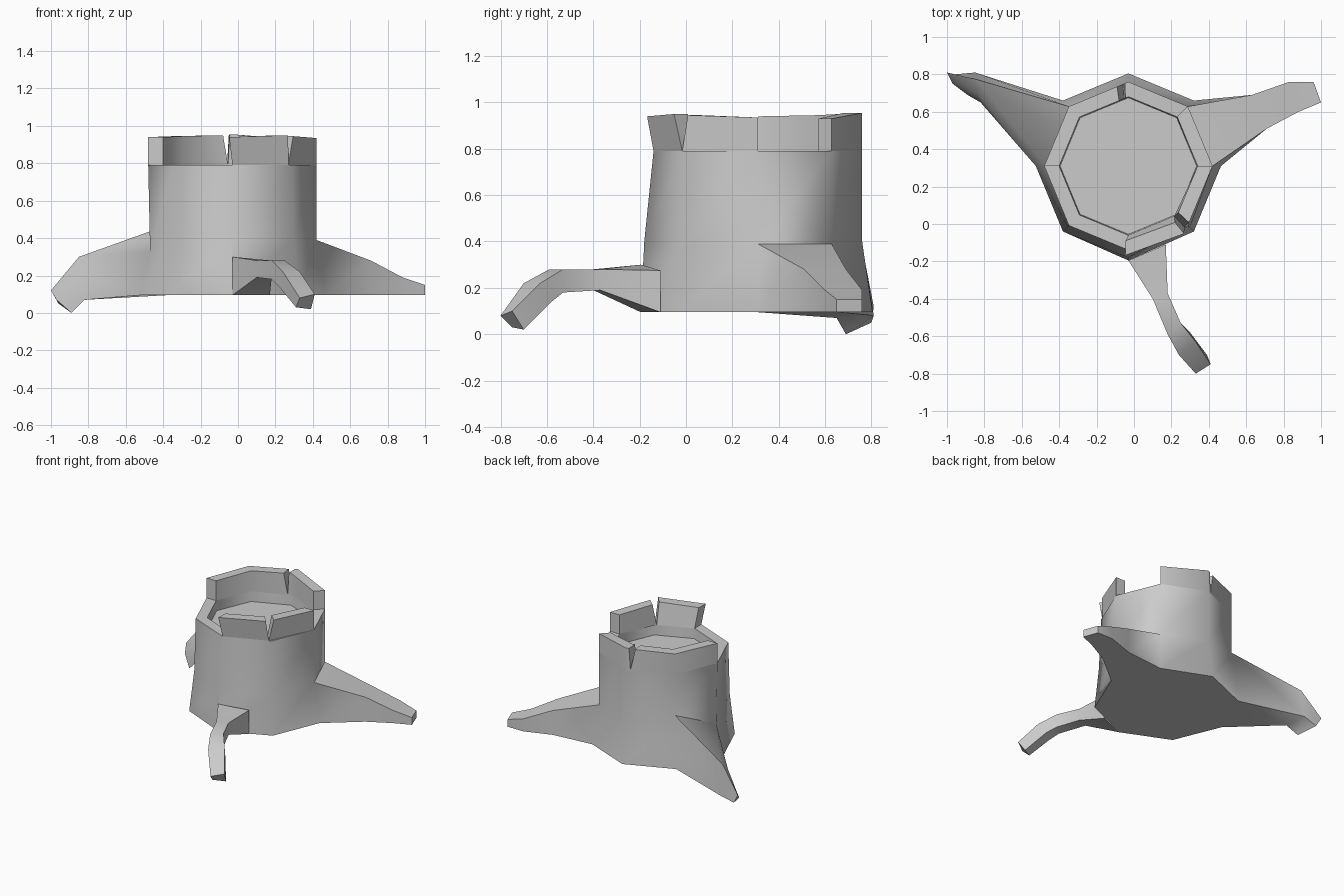
import bpy, bmesh, math

cube = bpy.data.objects.get("Cube")
if cube:
    bpy.data.objects.remove(cube)

CX, CY = -0.03, 0.31
bark = bpy.data.materials.new("grey_bark")
bark.use_nodes = True
GREY = (0.6, 0.6, 0.6, 1)
bark.diffuse_color = GREY
bark.node_tree.nodes["Principled BSDF"].inputs["Base Color"].default_value = GREY


def corner(k, r, z):
    """Point on an octagon of radius r; fractional k lies along a side."""
    i = math.floor(k)
    a, b = math.radians(45 * i), math.radians(45 * (i + 1))
    t = k - i
    return (CX + r * (math.cos(a) * (1 - t) + math.cos(b) * t),
            CY + r * (math.sin(a) * (1 - t) + math.sin(b) * t), z)


def finish(name, bm):
    bmesh.ops.remove_doubles(bm, verts=bm.verts, dist=0.0005)
    bmesh.ops.recalc_face_normals(bm, faces=bm.faces)
    mesh = bpy.data.meshes.new(name)
    bm.to_mesh(mesh)
    bm.free()
    mesh.materials.append(bark)
    ob = bpy.data.objects.new(name, mesh)
    bpy.context.collection.objects.link(ob)
    bpy.ops.object.select_all(action='DESELECT')
    ob.select_set(True)
    bpy.context.view_layer.objects.active = ob
    bpy.ops.object.shade_smooth_by_angle(angle=math.radians(50))


def skin(bm, sections):
    """Skin four-point sections into a limb with a closed far end."""
    rings = [[bm.verts.new(p) for p in s] for s in sections]
    for a, b in zip(rings, rings[1:]):
        for i in range(4):
            j = (i + 1) % 4
            bm.faces.new((a[i], a[j], b[j], b[i]))
    bm.faces.new(rings[-1])
    return rings


# Trunk: eight-sided, flared foot, a ledge on top and a sunken wood floor
BASE = 0.095
FOOT = [(r, BASE) for r in (0.495, 0.495, 0.495, 0.495, 0.495, 0.495, 0.505, 0.495)]
WAIST = [(0.45, 0.39), (0.45, 0.39), (0.45, 0.4), (0.45, 0.48),
         (0.44, 0.33), (0.46, 0.4), (0.49, 0.4), (0.465, 0.4)]
LEVELS = [FOOT, WAIST, [(0.45, 0.79)] * 8, [(0.37, 0.79)] * 8, [(0.365, 0.715)] * 8]
bm = bmesh.new()
levels = [[bm.verts.new(corner(k, r, z)) for k, (r, z) in enumerate(ring)]
          for ring in LEVELS]
for n, (low, high) in enumerate(zip(levels, levels[1:])):
    for k in range(8):
        if n == 0 and k in (0, 3):
            continue  # the two big side roots grow out here
        j = (k + 1) % 8
        bm.faces.new((low[k], low[j], high[j], high[k]))
bm.faces.new(levels[0])
bm.faces.new(levels[-1])


# Side roots grow from whole trunk sides
def root_base(k):
    return (corner(k, *WAIST[k]), corner(k + 1, *WAIST[k + 1]),
            corner(k + 1, *FOOT[k + 1]), corner(k, *FOOT[k]))


def slab(front, back, top, bottom=BASE):
    return ((*front, top), (*back, top), (*back, bottom), (*front, bottom))


# Left root: flat-topped and tapering
skin(bm, [root_base(0),
          slab((0.71, 0.51), (0.63, 0.69), 0.28),
          slab((0.88, 0.60), (0.83, 0.76), 0.19),
          slab((1.0, 0.65), (0.96, 0.76), 0.15)])

# Right root: ridge along the back, sloping front flank, tip touching the ground
root = root_base(3)
skin(bm, [(root[1], root[0], root[3], root[2]),
          ((-0.84, 0.70, 0.235), (-0.85, 0.775, 0.30),
           (-0.85, 0.81, 0.08), (-0.82, 0.65, 0.07)),
          ((-0.97, 0.75, 0.07), (-1.0, 0.81, 0.12),
           (-0.96, 0.80, 0.05), (-0.89, 0.69, 0.0))])
finish("trunk_and_side_roots", bm)

# Thin front root, arching down to its tip
bm = bmesh.new()
skin(bm, [
    ((-0.03, -0.195, 0.30), (0.17, -0.11, 0.275), (0.17, -0.11, BASE), (-0.03, -0.195, BASE)),
    slab((0.10, -0.40), (0.18, -0.37), 0.28, 0.19),
    slab((0.18, -0.59), (0.25, -0.53), 0.28, 0.18),
    ((0.24, -0.70, 0.22), (0.33, -0.63, 0.22), (0.30, -0.58, 0.14), (0.22, -0.64, 0.14)),
    ((0.33, -0.80, 0.08), (0.41, -0.75, 0.10), (0.39, -0.70, 0.02), (0.31, -0.75, 0.03))])
finish("front_root", bm)


# Broken rim: each point is (bottom position, top position, top height)
def rim(name, path, r_top=0.45):
    bm = bmesh.new()
    rings = skin(bm, [(corner(b, 0.45, 0.79), corner(t, r_top, z),
                       corner(t, r_top - 0.08, z), corner(b, 0.37, 0.79))
                      for b, t, z in path])
    bm.faces.new(rings[0])
    finish(name, bm)


rim("rim_front", [(-2, -2.05, 0.94), (-1.06, -1.13, 0.95)], 0.485)
rim("rim_left", [(-1.06, -0.95, 0.945), (0, 0, 0.935)])
rim("rim_back_left", [(1, 1, 0.93), (2, 2, 0.955), (2.09, 2.06, 0.955)])
rim("rim_back_right", [(2.09, 2.19, 0.95), (3, 3, 0.945), (4, 4, 0.94)])
